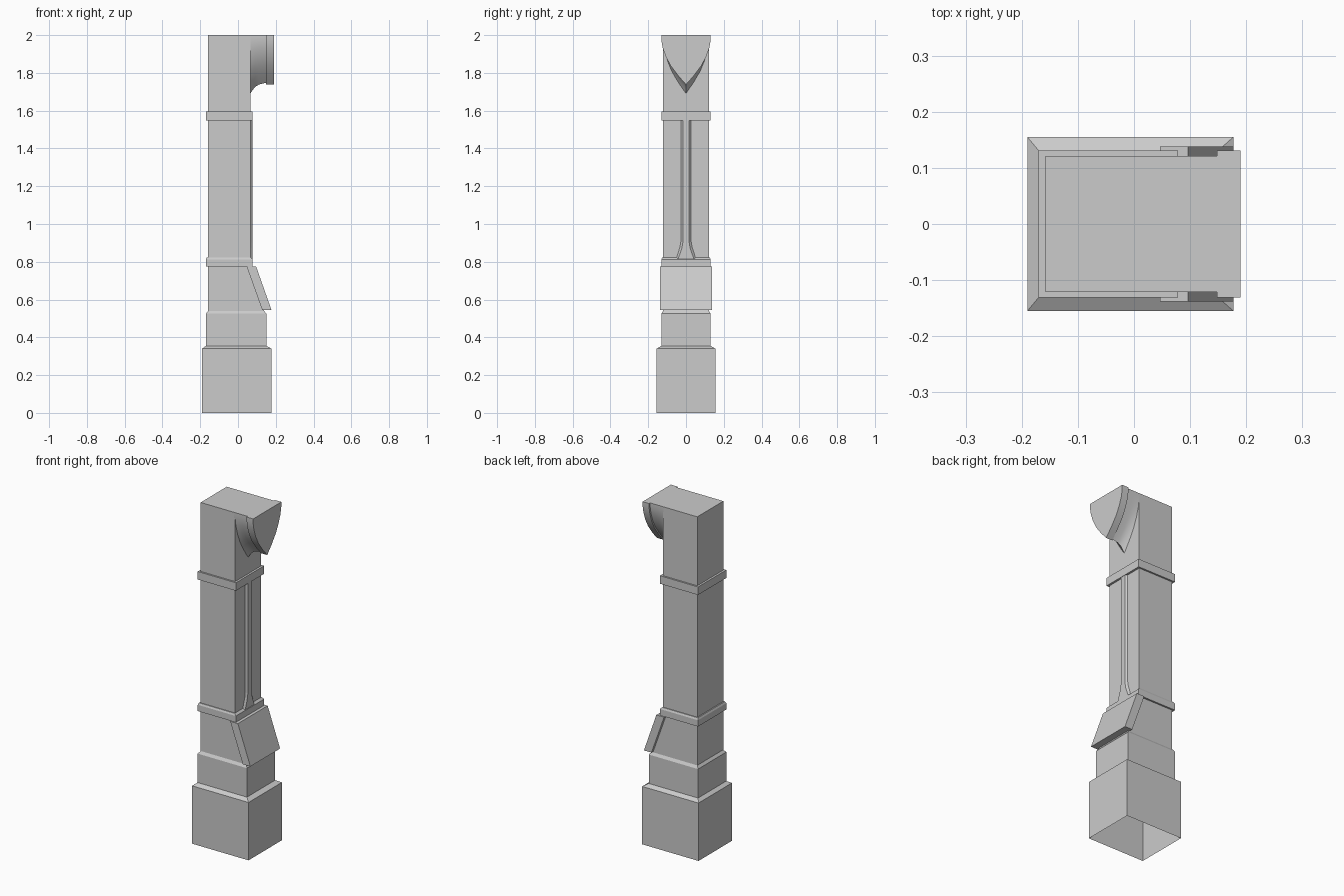
import bpy, bmesh

cube = bpy.data.objects.get("Cube")
if cube:
    bpy.data.objects.remove(cube, do_unlink=True)

stone = bpy.data.materials.new("grey_stone")
stone.use_nodes = True
GREY = (0.6, 0.6, 0.6, 1)
stone.diffuse_color = GREY
stone.node_tree.nodes["Principled BSDF"].inputs["Base Color"].default_value = GREY


def loft(name, rings, cap_start=True, cap_end=True, smooth=False):
    """Skin matching closed rings of points, with optional end caps."""
    bm = bmesh.new()
    loops = [[bm.verts.new(p) for p in ring] for ring in rings]
    for a, b in zip(loops, loops[1:]):
        for i in range(len(a)):
            j = (i + 1) % len(a)
            bm.faces.new((a[i], a[j], b[j], b[i]))
    if cap_start:
        bm.faces.new(loops[0][::-1])
    if cap_end:
        bm.faces.new(loops[-1])
    bmesh.ops.recalc_face_normals(bm, faces=bm.faces)
    mesh = bpy.data.meshes.new(name)
    bm.to_mesh(mesh)
    bm.free()
    mesh.materials.append(stone)
    obj = bpy.data.objects.new(name, mesh)
    bpy.context.collection.objects.link(obj)
    if smooth:
        bpy.ops.object.select_all(action='DESELECT')
        obj.select_set(True)
        bpy.context.view_layer.objects.active = obj
        bpy.ops.object.shade_smooth_by_angle(angle=0.4)
    return obj


def block(name, levels, open_bottom=False):
    """Stack of rectangles, each (z, back x, front x, half depth)."""
    rings = [[(x0, -h, z), (x1, -h, z), (x1, h, z), (x0, h, z)]
             for z, x0, x1, h in levels]
    return loft(name, rings, cap_start=not open_bottom)


def mirrored(half):
    """Complete a symmetric (y, z) outline from its +y half."""
    return half + [(-y, z) for y, z in reversed(half) if y > 0]


# Stepped pedestal, open underneath
block("plinth", [(0, -.19, .177, .155), (.34, -.19, .177, .155),
                 (.355, -.17, .15, .131)], open_bottom=True)
block("pedestal_step", [(.35, -.17, .15, .131), (.525, -.17, .15, .131),
                        (.54, -.158, .138, .121)])

# Tapering foot and its sloping front slab
block("tapered_foot", [(.535, -.158, .14, .121), (.78, -.158, .055, .121)])
slab = [(.046, .775), (.096, .775), (.177, .545), (.128, .545)]
loft("sloping_slab", [[(x, y, z) for x, z in slab] for y in (-.138, .138)])

# Shaft between two bands, with the head above
block("shaft", [(.8, -.158, .066, .121), (1.56, -.158, .066, .121)])
for name, z0, z1 in (("lower_band", .775, .812), ("upper_band", 1.548, 1.595)):
    block(name, [(z0, -.17, .078, .131), (z1, -.17, .078, .131)])
block("lower_band_bevel", [(.812, -.17, .078, .131), (.823, -.165, .066, .126)])
block("head", [(1.59, -.158, .066, .121), (2, -.158, .066, .121)])

# Raised bevelled rib with a flared foot
outer = [(.029, 1.555), (.029, .91), (.034, .88), (.053, .82), (.053, .8)]
inner = [(.017, 1.555), (.017, .9), (.023, .868), (.043, .812), (.043, .8)]
loft("centre_rib", [[(x, y, z) for y, z in mirrored(half)]
                    for x, half in ((.064, outer), (.076, inner))])

# Pointed bracket: a hollow-curved neck and an end plate
ARCH = [(1, 0), (1, .1), (.94, .26), (.81, .44), (.62, .62), (.32, .82), (0, 1)]


def arch_ring(x, width, drop):
    half = [(width * u, 2 - drop * v) for u, v in ARCH]
    return [(x, y, z) for y, z in mirrored(half)]


neck = [(.06, .318), (.075, .295), (.09, .275), (.11, .262), (.15, .252)]
loft("bracket_neck", [arch_ring(x, .121, d) for x, d in neck], smooth=True)
loft("bracket_plate", [arch_ring(x, .131, .262) for x in (.148, .19)], smooth=True)
